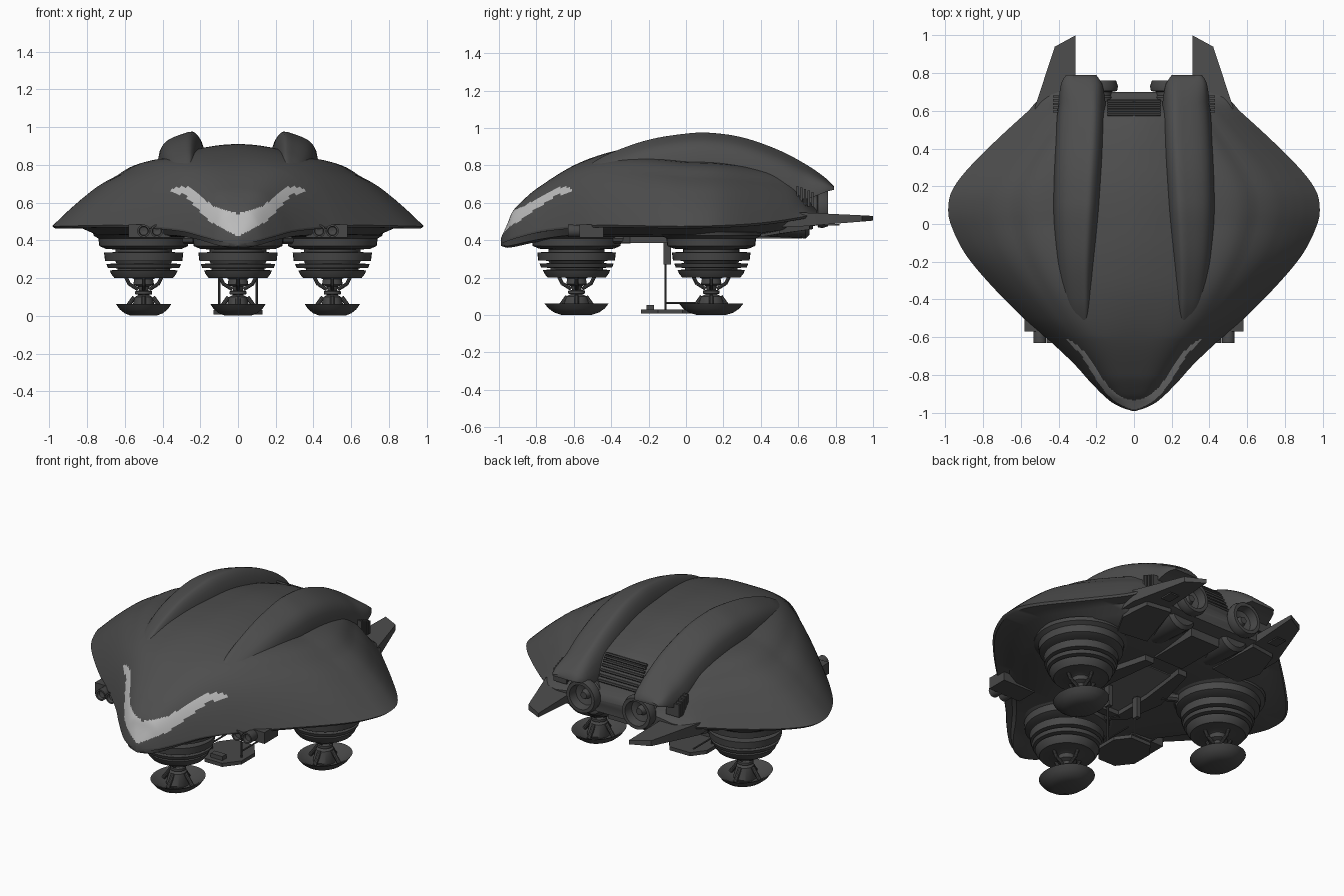
import bpy, bmesh, math
from mathutils import Vector

if "Cube" in bpy.data.objects:
    bpy.data.objects.remove(bpy.data.objects["Cube"])


def mat(name, v):
    m = bpy.data.materials.new(name)
    m.diffuse_color = (v, v, v, 1)
    m.use_nodes = True
    m.node_tree.nodes["Principled BSDF"].inputs["Base Color"].default_value = m.diffuse_color
    return m


HULL, METAL = mat("dark hull grey", 0.075), mat("dark metal grey", 0.065)
GLASS, BAY = mat("pale window grey", 0.5), mat("bay grey", 0.13)


def curve(pts):
    """Smooth interpolation through (t, value) pairs."""
    n = len(pts)
    s = []
    for i in range(n):
        a, b = pts[max(i - 1, 0)], pts[min(i + 1, n - 1)]
        s.append((b[1] - a[1]) / (b[0] - a[0]))

    def f(t):
        t = min(max(t, pts[0][0]), pts[-1][0])
        i = max(k for k in range(n - 1) if pts[k][0] <= t)
        (x0, y0), (x1, y1) = pts[i], pts[i + 1]
        h = x1 - x0
        q = (t - x0) / h
        return (y0 * (2*q**3 - 3*q*q + 1) + s[i] * h * (q**3 - 2*q*q + q)
                + y1 * (3*q*q - 2*q**3) + s[i + 1] * h * (q**3 - q*q))
    return f


def linear(pts):
    def f(t):
        for (x0, y0), (x1, y1) in zip(pts, pts[1:]):
            if t <= x1:
                return y0 + (y1 - y0) * (t - x0) / (x1 - x0)
        return pts[-1][1]
    return f


def loft(name, rings, mats, angle=35):
    """Skin closed rings of equal length and cap both ends."""
    bm = bmesh.new()
    vs = [[bm.verts.new(p) for p in r] for r in rings]
    n = len(rings[0])
    for a, b in zip(vs, vs[1:]):
        for i in range(n):
            j = (i + 1) % n
            bm.faces.new((a[i], a[j], b[j], b[i]))
    bm.faces.new(vs[0])
    bm.faces.new(vs[-1])
    bmesh.ops.recalc_face_normals(bm, faces=bm.faces)
    me = bpy.data.meshes.new(name)
    bm.to_mesh(me)
    bm.free()
    ob = bpy.data.objects.new(name, me)
    bpy.context.collection.objects.link(ob)
    for m in mats:
        me.materials.append(m)
    bpy.ops.object.select_all(action='DESELECT')
    ob.select_set(True)
    bpy.context.view_layer.objects.active = ob
    bpy.ops.object.shade_smooth_by_angle(angle=math.radians(angle))
    return ob


def lathe(name, prof, loc, m=METAL, axis='Z', sx=1, n=36):
    rings = []
    for r, h in prof:
        ring = []
        for k in range(n):
            a = 2 * math.pi * k / n
            c, s = max(r, .001) * math.cos(a), max(r, .001) * math.sin(a)
            p = (c * sx, s, h) if axis == 'Z' else (c, h, s)
            ring.append(Vector(p) + Vector(loc))
        rings.append(ring)
    return loft(name, rings, [m])


def prism(name, outline, bottom, top, m=METAL):
    """Plan outline with bottom and top heights given by functions of y."""
    return loft(name, [[(x, y, bottom(y)) for x, y in outline],
                       [(x, y, top(y)) for x, y in outline]], [m], 20)


def box(name, x0, x1, y0, y1, z0, z1, m=METAL):
    return prism(name, [(x0, y0), (x1, y0), (x1, y1), (x0, y1)], lambda y: z0, lambda y: z1, m)


def rod(name, a, b, r, m=METAL, n=10):
    a, b = Vector(a), Vector(b)
    q = (b - a).to_track_quat('Z', 'Y')
    c = [q @ Vector((r * math.cos(2*math.pi*k/n), r * math.sin(2*math.pi*k/n), 0)) for k in range(n)]
    return loft(name, [[a + v for v in c], [b + v for v in c]], [m])


# Shell: plan width, crown, rim and belly along its length
width = curve([(-.99, .012), (-.975, .06), (-.94, .125), (-.85, .22), (-.75, .31), (-.635, .43), (-.5, .585),
               (-.3, .78), (-.15, .9), (0, .972), (.08, .985), (.17, .968), (.27, .9), (.4, .775), (.5, .67),
               (.6, .56), (.66, .5), (.7, .4)])
crown = curve([(-.99, .41), (-.95, .5), (-.93, .55), (-.87, .615), (-.8, .675), (-.6, .8), (-.4, .873), (-.2, .905),
               (0, .912), (.2, .9), (.4, .86), (.5, .83), (.57, .795), (.61, .74), (.66, .63), (.7, .57)])
rim = curve([(-.99, .395), (-.9, .425), (-.75, .46), (-.5, .48), (0, .475), (.3, .485), (.5, .505), (.7, .54)])
belly = curve([(-.99, .37), (-.95, .36), (-.8, .39), (-.6, .415), (.3, .42), (.5, .44), (.7, .48)])
lobes = linear([(0, 1), (.1, .985), (.2, .945), (.3, .89), (.42, .79), (.5, .775), (.57, .735), (.625, .66), (.64, .63),
                (.72, .535), (.775, .455), (.79, .425), (.85, .315), (.895, .225), (.91, .195), (1, 0)])


def shell_z(u, y):
    u = abs(u)
    k = min(max(-y / .6, 0), 1)
    f = k * (1 - u ** 3.6) + (1 - k) * lobes(u)
    return rim(y) + (crown(y) - rim(y)) * f


ys = ([-.99 + .006 * i for i in range(15)] + [-.9 + .01 * i for i in range(40)]
      + [-.5 + .03 * i for i in range(34)] + [.52 + .015 * i for i in range(13)])
us = [math.sin(math.pi / 2 * (i / 40 - 1)) for i in range(81)]
rings = []
for y in ys:
    w, r, b = width(y), rim(y), belly(y)
    ring = [(u * w, y, shell_z(u, y)) for u in us]
    low = [(.985, r - .012), (.84, r * .8 + b * .2), (.76, b + .2 * (r - b)), (.4, b), (0, b)]
    ring += [(u * w, y, z) for u, z in low] + [(-u * w, y, z) for u, z in low[-2::-1]]
    rings.append(ring)
hull = loft("shell", rings, [HULL, GLASS], 40)

# V-shaped windshield faces on the nose
glass_low = linear([(0, .42), (.15, .5), (.245, .6), (.28, .64), (.36, .66)])
glass_top = linear([(0, .54), (.14, .585), (.2, .645), (.26, .685), (.34, .68), (.36, .66)])
for p in hull.data.polygons:
    c = p.center
    if c.y < -.57 and abs(c.x) < .36 and glass_low(abs(c.x)) < c.z < glass_top(abs(c.x)) and len(p.vertices) == 4:
        p.material_index = 1

# Two long dorsal ridges
r_in = curve([(-.63, .25), (-.58, .225), (-.2, .2), (.2, .17), (.6, .15), (.74, .168), (.79, .2)])
r_out = curve([(-.63, .31), (-.58, .345), (-.3, .4), (0, .425), (.3, .422), (.6, .405), (.75, .385), (.79, .36)])
r_top = curve([(-.63, .7), (-.58, .755), (-.5, .815), (-.4, .868), (-.2, .937), (0, .97), (.12, .975), (.3, .95),
               (.5, .88), (.65, .8), (.75, .73), (.79, .69)])
r_sec = curve([(0, .3), (.07, .72), (.2, .97), (.3, 1), (.45, .95), (.7, .83), (.85, .7), (.95, .5), (1, .2)])
for s in (1, -1):
    rings = []
    for i in range(61):
        y = -.63 + 1.42 * i / 60
        a, b, t = r_in(y), r_out(y), r_top(y)
        base = max(t - .2, linear([(-.63, .5), (.4, .62), (.65, .62), (.75, .66), (.79, .67)])(y))
        ring = [(s * (a + (b - a) * k / 20), y, base + (t - base) * r_sec(k / 20)) for k in range(21)]
        rings.append(ring + [(s * b, y, base), (s * a, y, base)])
    loft("dorsal_ridge", rings, [HULL], 50)

# Rear vent slats and side louvres
for i in range(7):
    y = .58 + .012 * i
    rod("vent_slat", (-.14, y, crown(y) + .002), (.14, y, crown(y) + .002), .008, METAL, 6)
for s in (1, -1):
    for i in range(5):
        y = .59 + .02 * i
        box("side_louvre", s * .34, s * .43, y, y + .012, .58, .69 - .008 * i)

    # Engine nozzle and its duct
    lathe("engine_nozzle", [(.08, .6), (.08, .67), (.07, .68), (.07, .7), (.1, .705), (.105, .73), (.095, .76),
                            (.075, .76), (.065, .71), (.03, .7), (.02, .73), (0, .73)], (s * .19, 0, .57), METAL, 'Y')
    lathe("engine_duct", [(.05, .3), (.09, .42), (.1, .64), (.08, .66)], (s * .19, 0, .51), METAL, 'Y', 1, 16)

    # Tail fin with a root block below the shell
    fin = [(.31, .45), (.52, .45), (.525, .62), (.42, .94), (.31, 1)]
    prism("tail_fin", [(s * x, y) for x, y in fin], linear([(.45, .47), (.65, .475), (1, .505)]),
          linear([(.45, .54), (.65, .55), (1, .53)]), HULL)
    prism("fin_root", [(s * x, y) for x, y in [(.24, .4), (.44, .38), (.5, .5), (.46, .66), (.3, .68)]],
          linear([(.38, .415), (.5, .435), (.68, .46)]), lambda y: .52)
    box("fin_underside_panel", s * .36, s * .42, .74, .82, .478, .486)

    # Twin headlights under the rim
    box("light_housing", s * .36, s * .58, -.57, -.44, .415, .485)
    for x in (.43, .5):
        lathe("headlight", [(.02, -.5), (.032, -.52), (.034, -.63), (.025, -.63), (.022, -.61), (0, -.605)],
              (s * x, 0, .45), METAL, 'Y', 1, 18)

    # Belly beams around the bay
    prism("belly_beam", [(s * x, y) for x, y in [(.13, -.36), (.2, -.3), (.24, -.05), (.15, .28), (.09, .28), (.13, -.05)]],
          lambda y: .385, lambda y: .44)
    rod("leg_brace_beam", (s * .2, 0, .41), (s * .4, .1, .41), .03)
    rod("front_brace_beam", (s * .14, -.3, .41), (s * .1, -.42, .41), .03)
    # Ramp struts
    rod("ramp_strut", (s * .1, -.11, .02), (s * .1, -.11, .42), .006)
    box("strut_bracket", s * .09, s * .115, -.12, -.08, .27, .4)
    rod("ramp_rail", (s * .1, -.11, .065), (s * .1, .07, .065), .005)

# Boarding bay and lowered ramp
box("bay_panel", -.13, .13, -.3, .2, .412, .419, BAY)
box("bay_sill", -.14, .14, -.34, -.29, .385, .43)
box("rear_belly_block", -.1, .1, .3, .62, .41, .6)
ramp = [(-.06, -.24), (.06, -.24), (.13, -.15), (.13, -.02), (.07, .06), (-.07, .06), (-.13, -.02), (-.13, -.15)]
prism("ramp", ramp, lambda y: .008, lambda y: .03)
box("ramp_step", -.04, .04, -.21, -.17, .03, .055)

# Three landing legs: ringed pod, shaft and curved foot
pod = [(0, .45), (.27, .445), (.265, .425), (.24, .41), (.235, .37), (.2, .355), (.15, .352), (.15, .338), (.21, .335),
       (.205, .292), (.15, .29), (.145, .278), (.198, .275), (.19, .255), (.14, .252), (.14, .244), (.18, .241),
       (.172, .222), (.155, .2), (.06, .2), (.05, .195), (.055, .165), (.03, .155), (.025, .135), (.045, .13),
       (.045, .115), (.02, .11), (.02, .1), (0, .1)]
foot = [(0, .001), (.08, .001), (.12, .014), (.15, .035), (.172, .062), (.15, .055), (.11, .03), (.07, .022),
        (.075, .035), (.055, .1), (.03, .112), (0, .112)]
for x, y in ((0, -.585), (.5, .135), (-.5, .135)):
    lathe("leg_pod", pod, (x, y, 0), METAL, 'Z', 1, 40)
    lathe("foot", foot, (x, y, 0), METAL, 'Z', .85, 32)
    for k in range(4):
        c, s = math.cos(k * math.pi / 2), math.sin(k * math.pi / 2)
        rod("leg_strut", (x + .095*c, y + .095*s, .205), (x + .075*c, y + .075*s, .165), .01)
        rod("leg_link", (x + .075*c, y + .075*s, .168), (x + .03*c, y + .03*s, .14), .01)
        rod("foot_brace", (x + .05*c, y + .05*s, .1), (x + .1*c, y + .1*s, .03), .012)
